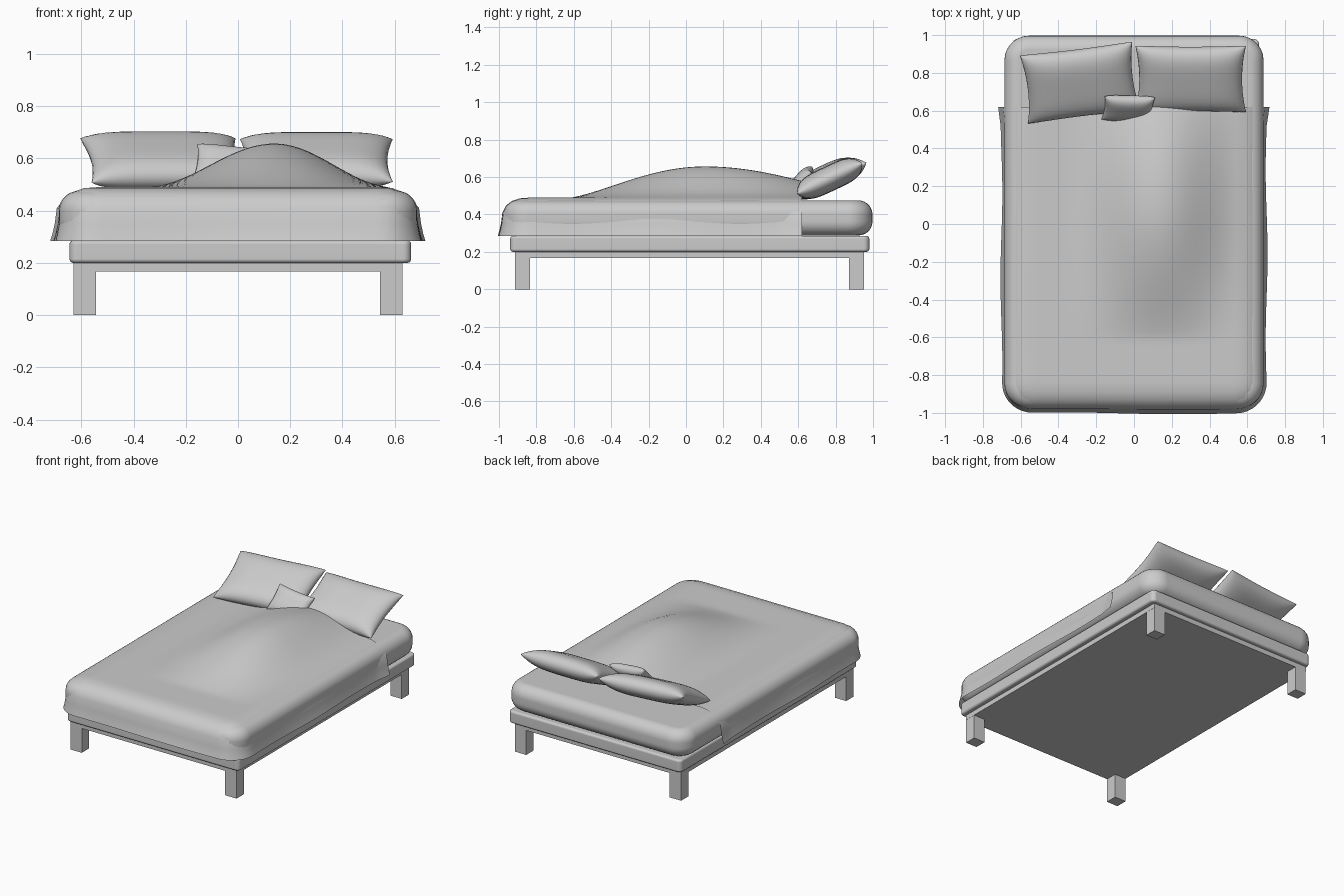
import bpy, bmesh, math
from mathutils import Vector, Matrix

if "Cube" in bpy.data.objects:
    bpy.data.objects.remove(bpy.data.objects["Cube"])


def finish(bm, name, smooth=True):
    bmesh.ops.recalc_face_normals(bm, faces=bm.faces)
    me = bpy.data.meshes.new(name)
    bm.to_mesh(me)
    bm.free()
    ob = bpy.data.objects.new(name, me)
    bpy.context.collection.objects.link(ob)
    if smooth:
        for p in me.polygons:
            p.use_smooth = True
    return ob


def box(name, lo, hi, corner=0, edge=0, segs=5):
    """Box with rounded vertical corners and then rounded top/bottom rims."""
    lo, hi = Vector(lo), Vector(hi)
    bm = bmesh.new()
    bmesh.ops.create_cube(bm, size=1)
    bmesh.ops.scale(bm, vec=hi - lo, verts=bm.verts)
    bmesh.ops.translate(bm, vec=(lo + hi) / 2, verts=bm.verts)
    if corner:
        up = [e for e in bm.edges
              if abs(e.verts[0].co.z - e.verts[1].co.z) > 1e-4]
        bmesh.ops.bevel(bm, geom=up, offset=corner, segments=segs,
                        profile=0.5, affect='EDGES')
        rim = [e for e in bm.edges
               if abs(e.verts[0].co.z - e.verts[1].co.z) < 1e-4]
        bmesh.ops.bevel(bm, geom=rim, offset=edge, segments=segs,
                        profile=0.5, affect='EDGES')
    return finish(bm, name, smooth=corner > 0)


def pillow(name, loc, size, tilt, turn, lean=0, n=20):
    """Two domed sheets joined at the seam, with sides drawn in between corners."""
    w, l, t = size
    bm = bmesh.new()
    for side in (1, -1):
        rows = []
        for j in range(n + 1):
            row = []
            for i in range(n + 1):
                u = math.sin(math.pi / 2 * (2 * i / n - 1))
                v = math.sin(math.pi / 2 * (2 * j / n - 1))
                h = ((1 - u ** 4) * (1 - v ** 4)) ** 0.5 if abs(u) < 1 and abs(v) < 1 else 0
                x = u * w / 2 * (1 - 0.07 * (1 - v * v))
                y = v * l / 2 * (1 - 0.05 * (1 - u * u))
                row.append(bm.verts.new((x, y, side * h * t / 2)))
            rows.append(row)
        for j in range(n):
            for i in range(n):
                bm.faces.new((rows[j][i], rows[j][i + 1],
                              rows[j + 1][i + 1], rows[j + 1][i]))
    bmesh.ops.remove_doubles(bm, verts=bm.verts, dist=1e-5)
    rot = (Matrix.Rotation(math.radians(turn), 4, 'Z')
           @ Matrix.Rotation(math.radians(tilt), 4, 'X')
           @ Matrix.Rotation(math.radians(lean), 4, 'Z'))
    bmesh.ops.transform(bm, matrix=Matrix.Translation(loc) @ rot, verts=bm.verts)
    return finish(bm, name)


# Wooden frame and legs
box("frame_board", (-0.63, -0.914, 0.167), (0.63, 0.952, 0.202))
for sx, side in ((-1, "left"), (1, "right")):
    for y, end in ((-0.874, "front"), (0.912, "back")):
        cx = sx * 0.586
        box(f"{end}_{side}_leg", (cx - 0.043, y - 0.04, 0), (cx + 0.043, y + 0.04, 0.168))

# Box base and mattress
base = box("bed_base", (-0.645, -0.94, 0.2), (0.663, 0.98, 0.286), 0.03, 0.015, 4)
mattress = box("mattress", (-0.686, -0.975, 0.288), (0.686, 0.997, 0.475), 0.13, 0.075, 7)
for ob in (base, mattress):
    m = ob.modifiers.new("normals", 'WEIGHTED_NORMAL')
    m.keep_sharp = True

# Blanket: flat core, edges falling along a drop profile, raised mound
DROP = [(0, 0.49), (0.05, 0.486), (0.09, 0.472), (0.122, 0.447),
        (0.14, 0.41), (0.147, 0.35), (0.155, 0.31), (0.162, 0.284)]
K = len(DROP) - 1
X0, Y0, Y1 = 0.54, -0.84, 0.62


def bump(d, neg, pos, power):
    a = abs(d) / (pos if d > 0 else neg)
    return math.cos(a * math.pi / 2) ** power if a < 1 else 0


def mound(x, y):
    return 0.167 * bump(x - 0.14, 0.5, 0.46, 2) * bump(y - 0.1, 0.72, 0.9, 1.3)


def blanket():
    nx, ny = 36, 44
    cols = ([(-X0, -k) for k in range(K, 0, -1)]
            + [(-X0 + 2 * X0 * i / nx, 0) for i in range(nx + 1)]
            + [(X0, k) for k in range(1, K + 1)])
    rows = ([(Y0, -k) for k in range(K, 0, -1)]
            + [(Y0 + (Y1 - Y0) * j / ny, 0) for j in range(ny + 1)])
    bm = bmesh.new()
    grid = []
    for cy, ey in rows:
        line = []
        for cx, ex in cols:
            d = max(abs(ex), abs(ey))
            r, z = DROP[d]
            direction = Vector((ex, ey))
            if d:
                direction.normalize()
            hang = (d / K) ** 2
            # gentle waves in the hem and a flare at the open end
            r += hang * 0.005 * math.sin(7 * cy + 5 * cx)
            if d > 3:
                r += 0.012 * max(0, (cy - 0.52) / 0.1)
            x, y = cx + direction.x * r, cy + direction.y * r
            line.append(bm.verts.new((x, y, z + (mound(x, y) if d < 4 else 0))))
        grid.append(line)
    for a, b in zip(grid, grid[1:]):
        for i in range(len(a) - 1):
            bm.faces.new((a[i], a[i + 1], b[i + 1], b[i]))
    ob = finish(bm, "blanket")
    return ob


blanket()

# Pillows
pillow("left_pillow", (-0.285, 0.748, 0.592), (0.60, 0.40, 0.135), 25, 7, 0)
pillow("right_pillow", (0.30, 0.768, 0.592), (0.585, 0.385, 0.135), 25, 0, 0)
pillow("small_cushion", (-0.03, 0.612, 0.575), (0.27, 0.18, 0.075), 48, 4, -8)
